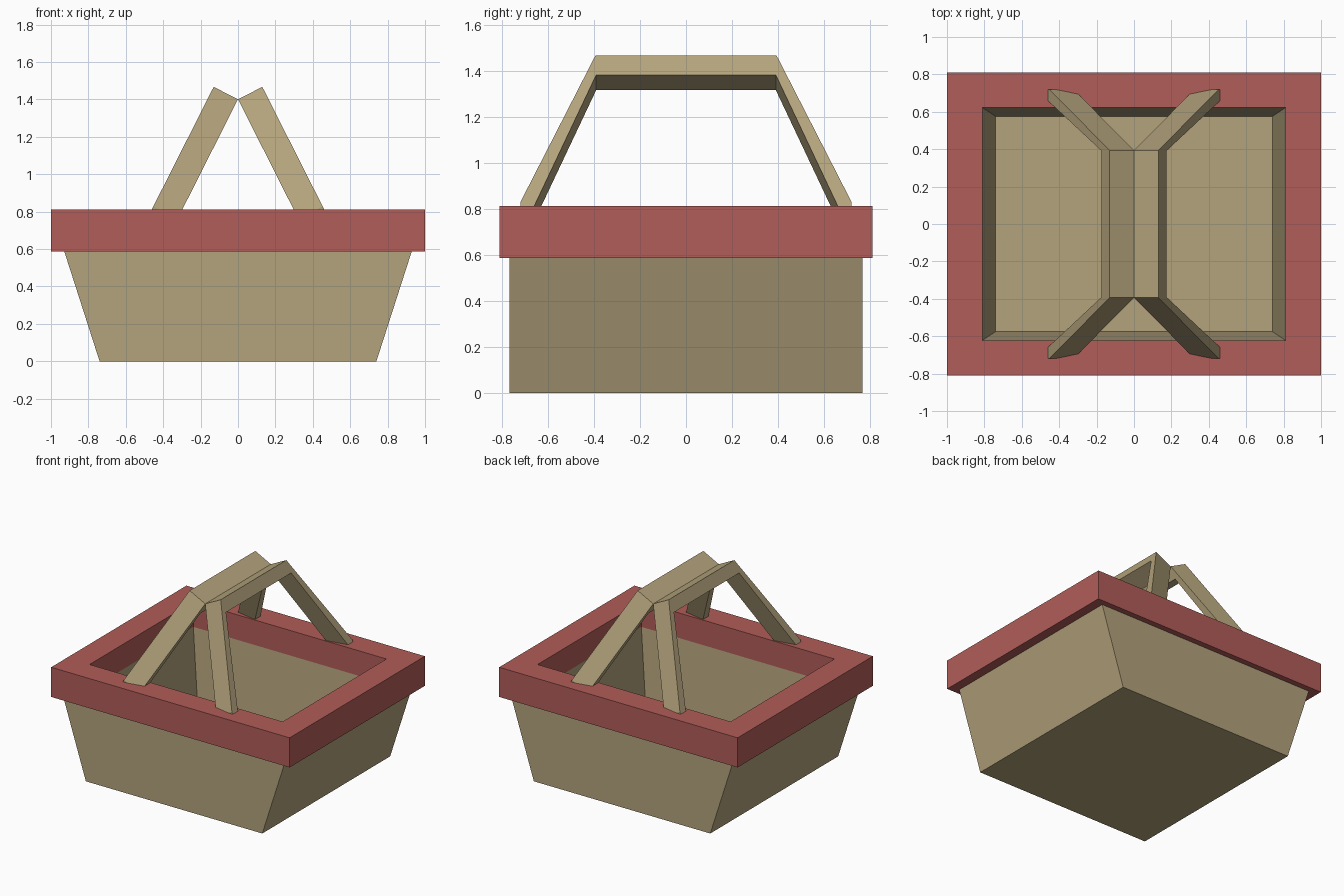
import bpy, bmesh

if "Cube" in bpy.data.objects:
    bpy.data.objects.remove(bpy.data.objects["Cube"])


def material(name, rgb):
    m = bpy.data.materials.new(name)
    m.diffuse_color = (*rgb, 1)
    m.use_nodes = True
    m.node_tree.nodes["Principled BSDF"].inputs["Base Color"].default_value = m.diffuse_color
    return m


def finish(name, bm, mat):
    bmesh.ops.recalc_face_normals(bm, faces=bm.faces)
    me = bpy.data.meshes.new(name)
    bm.to_mesh(me)
    bm.free()
    me.materials.append(mat)
    ob = bpy.data.objects.new(name, me)
    bpy.context.collection.objects.link(ob)
    return ob


def rect_shell(name, rings, mat, closed):
    """Skin rectangles (half x, half y, z); either loop back or cap both ends."""
    bm = bmesh.new()
    loops = [[bm.verts.new((sx * x, sy * y, z))
              for sx, sy in ((-1, -1), (1, -1), (1, 1), (-1, 1))]
             for x, y, z in rings]
    pairs = list(zip(loops, loops[1:]))
    if closed:
        pairs.append((loops[-1], loops[0]))
    else:
        bm.faces.new(loops[0])
        bm.faces.new(loops[-1])
    for a, b in pairs:
        for i in range(4):
            j = (i + 1) % 4
            bm.faces.new((a[i], a[j], b[j], b[i]))
    return finish(name, bm, mat)


tan = material("tan", (0.454, 0.367, 0.202))
red = material("red", (0.441, 0.109, 0.098))

# Basket tub: sides flare in x, hollow inside
rect_shell("basket_body", [(0.74, 0.766, 0), (0.94, 0.766, 0.622),
                           (0.81, 0.622, 0.622), (0.74, 0.575, 0.04)], tan, False)

# Rectangular rim band
rect_shell("rim", [(1, 0.81, 0.587), (1, 0.81, 0.812),
                   (0.81, 0.622, 0.812), (0.81, 0.622, 0.587)], red, True)

# Two leaning handles: a bent bar skinned through four sections.
# Each section runs from the outer edge (y, z) to the inner edge of the frame,
# lying on a sloped plane and thickened toward the basket's middle.
sections = [((0.72, 0.828), (0.72, 0.684)), ((0.393, 1.467), (0.39, 1.382))]
path = sections + [tuple((-y, z) for y, z in s) for s in reversed(sections)]
for side, label in ((1, "right"), (-1, "left")):
    bm = bmesh.new()
    loops = []
    for outer, inner in path:
        corners = [(outer, 0), (inner, 0), (inner, 1), (outer, 1)]
        loops.append([bm.verts.new((side * (0.13 + (1.467 - z) * 0.505 - 0.13 * t),
                                    y, z - 0.066 * t))
                      for (y, z), t in corners])
    bm.faces.new(loops[0])
    bm.faces.new(loops[-1])
    for a, b in zip(loops, loops[1:]):
        for i in range(4):
            j = (i + 1) % 4
            bm.faces.new((a[i], a[j], b[j], b[i]))
    finish(label + "_handle", bm, tan)
